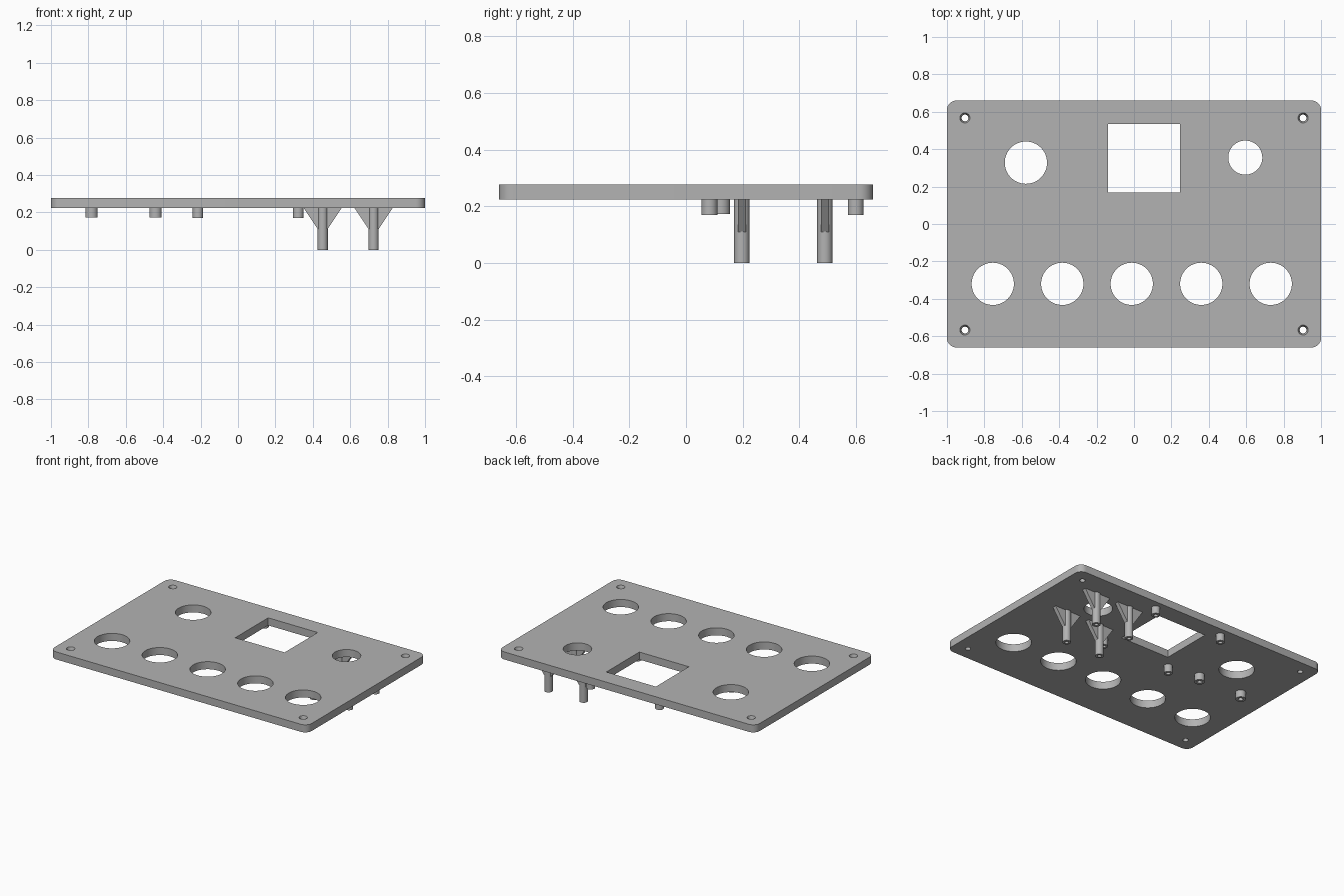
import bpy, bmesh, math

cube = bpy.data.objects.get("Cube")
if cube:
    bpy.data.objects.remove(cube, do_unlink=True)

TOP, BOTTOM = 0.277, 0.224
HALF_X, HALF_Y, CORNER = 1.0, 0.66, 0.05

grey = bpy.data.materials.new("plain grey")
grey.use_nodes = True
grey.diffuse_color = (0.45, 0.45, 0.45, 1)
grey.node_tree.nodes["Principled BSDF"].inputs["Base Color"].default_value = (0.45, 0.45, 0.45, 1)


def finish(name, bm):
    """Turn a bmesh into a smooth-by-angle object."""
    bmesh.ops.recalc_face_normals(bm, faces=bm.faces)
    mesh = bpy.data.meshes.new(name)
    bm.to_mesh(mesh)
    bm.free()
    mesh.materials.append(grey)
    obj = bpy.data.objects.new(name, mesh)
    bpy.context.collection.objects.link(obj)
    return obj


def shade(obj):
    bpy.ops.object.select_all(action='DESELECT')
    obj.select_set(True)
    bpy.context.view_layer.objects.active = obj
    bpy.ops.object.shade_smooth_by_angle(angle=math.radians(35))


def prism(bm, points, offset):
    """Extrude a closed outline into a solid."""
    face = bm.faces.new([bm.verts.new(p) for p in points])
    new = bmesh.ops.extrude_face_region(bm, geom=[face])["geom"]
    bmesh.ops.translate(bm, vec=offset, verts=[v for v in new if isinstance(v, bmesh.types.BMVert)])


def lathe(bm, x, y, profile, sides=32):
    """Revolve (radius, z) points round a vertical axis, capping both ends."""
    rings = []
    for r, z in profile:
        angles = [2 * math.pi * i / sides for i in range(sides)]
        rings.append([bm.verts.new((x + r * math.cos(a), y + r * math.sin(a), z)) for a in angles])
    for low, high in zip(rings, rings[1:]):
        for i in range(sides):
            j = (i + 1) % sides
            bm.faces.new((low[i], low[j], high[j], high[i]))
    bm.faces.new(rings[0])
    bm.faces.new(rings[-1])


# Panel with rounded corners
outline = []
for k, (sx, sy) in enumerate([(1, 1), (-1, 1), (-1, -1), (1, -1)]):
    for i in range(9):
        a = math.pi / 2 * (k + i / 8)
        outline.append((sx * (HALF_X - CORNER) + CORNER * math.cos(a),
                        sy * (HALF_Y - CORNER) + CORNER * math.sin(a), BOTTOM))
bm = bmesh.new()
prism(bm, outline, (0, 0, TOP - BOTTOM))
panel = finish("panel", bm)

# Cutter for all openings: button row, two round ports, screen window, screw holes
bm = bmesh.new()
round_holes = [(-0.755 + 0.3715 * i, -0.32, 0.113) for i in range(5)]
round_holes += [(-0.578, 0.328, 0.113), (0.595, 0.355, 0.091)]
for x, y, r in round_holes:
    lathe(bm, x, y, [(r, BOTTOM - 0.1), (r, TOP + 0.1)], 64)
prism(bm, [(-0.14, 0.168, 0.1), (0.245, 0.168, 0.1), (0.245, 0.535, 0.1), (-0.14, 0.535, 0.1)], (0, 0, 0.3))
for x in (-0.904, 0.904):
    for y in (-0.567, 0.567):
        lathe(bm, x, y, [(0.018, BOTTOM - 0.1), (0.018, TOP - 0.025), (0.027, TOP), (0.027, TOP + 0.1)])
cutter = finish("opening_cutter", bm)
cutter.hide_render = True

# Apply the cut and drop the cutter
cut = panel.modifiers.new("openings", 'BOOLEAN')
cut.operation = 'DIFFERENCE'
cut.solver = 'EXACT'
cut.object = cutter
bpy.context.view_layer.update()
result = bpy.data.meshes.new_from_object(panel.evaluated_get(bpy.context.evaluated_depsgraph_get()))
panel.modifiers.clear()
panel.data = result
bpy.data.objects.remove(cutter, do_unlink=True)
shade(panel)


def post(name, x, y, radius, bore, foot):
    """Hollow screw post hanging under the panel."""
    bm = bmesh.new()
    lathe(bm, x, y, [(radius, BOTTOM + 0.003), (radius, foot), (bore, foot), (bore, BOTTOM - 0.004)])
    shade(finish(name, bm))


# Tall posts, each with a pair of triangular ribs
for x in (0.453, 0.725):
    for y in (0.197, 0.49):
        post("tall_post", x, y, 0.027, 0.013, 0)
        for s in (-1, 1):
            bm = bmesh.new()
            rib = [(0.02, BOTTOM), (0.102, BOTTOM), (0.026, 0.11), (0.02, 0.11)]
            prism(bm, [(x + s * dx, y - 0.014, z) for dx, z in rib], (0, 0.028, 0))
            finish("post_rib", bm)

# Short standoffs round the screen window
for x in (-0.214, 0.322):
    for y in (0.083, 0.599):
        post("screen_standoff", x, y, 0.028, 0.014, 0.17)

# Short standoffs beside the left port
for x in (-0.783, -0.441):
    post("board_standoff", x, 0.123, 0.033, 0.016, 0.174)
